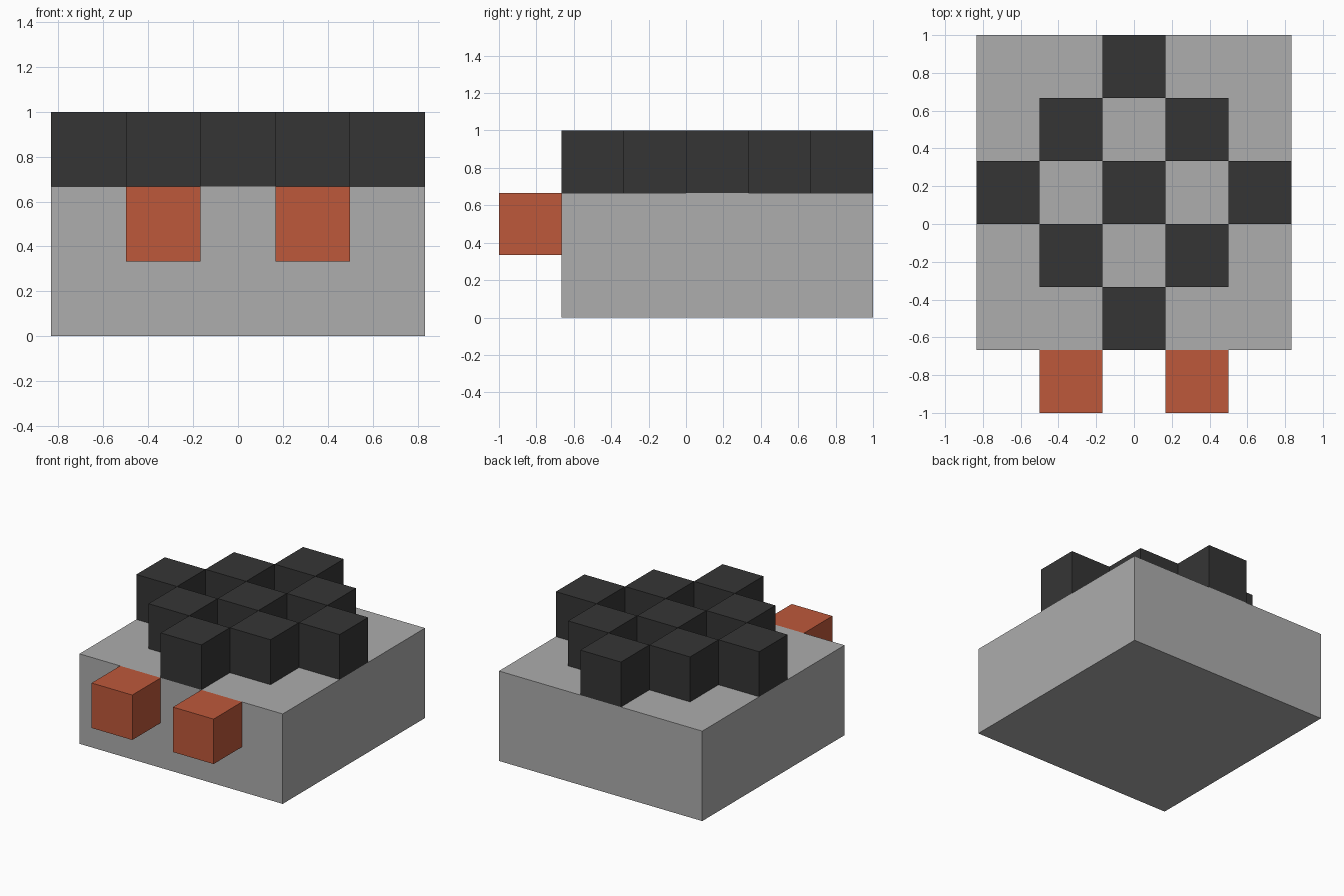
import bpy
import bmesh
from mathutils import Matrix, Vector

cube = bpy.data.objects.get("Cube")
if cube:
    bpy.data.objects.remove(cube, do_unlink=True)

U = 1 / 3  # edge of one block


def material(name, rgb):
    mat = bpy.data.materials.new(name)
    mat.use_nodes = True
    colour = (*rgb, 1)
    mat.diffuse_color = colour
    mat.node_tree.nodes["Principled BSDF"].inputs["Base Color"].default_value = colour
    return mat


def box(name, centre, size, mat):
    """Flat-sided box, with centre and size measured in blocks."""
    bm = bmesh.new()
    bmesh.ops.create_cube(bm, size=1, matrix=Matrix.Diagonal((*(Vector(size) * U), 1)))
    mesh = bpy.data.meshes.new(name)
    bm.to_mesh(mesh)
    bm.free()
    mesh.materials.append(mat)
    obj = bpy.data.objects.new(name, mesh)
    obj.location = Vector(centre) * U
    bpy.context.collection.objects.link(obj)
    return obj


grey = material("light grey", (0.418, 0.418, 0.418))
dark = material("charcoal", (0.036, 0.036, 0.036))
orange = material("burnt orange", (0.515, 0.098, 0.043))

# Main slab
box("body", (0, 0.5, 1), (5, 5, 2), grey)

# Diamond of alternating blocks on top
for i in range(-2, 3):
    for j in range(-2, 3):
        if abs(i) + abs(j) <= 2 and (i + j) % 2 == 0:
            box(f"top_block_{i + 3}_{j + 3}", (i, j + 0.5, 2.5), (1, 1, 1), dark)

# Pair of blocks on the front
for side, x in (("left", 1), ("right", -1)):
    box(f"front_block_{side}", (x, -2.5, 1.5), (1, 1, 1), orange)
